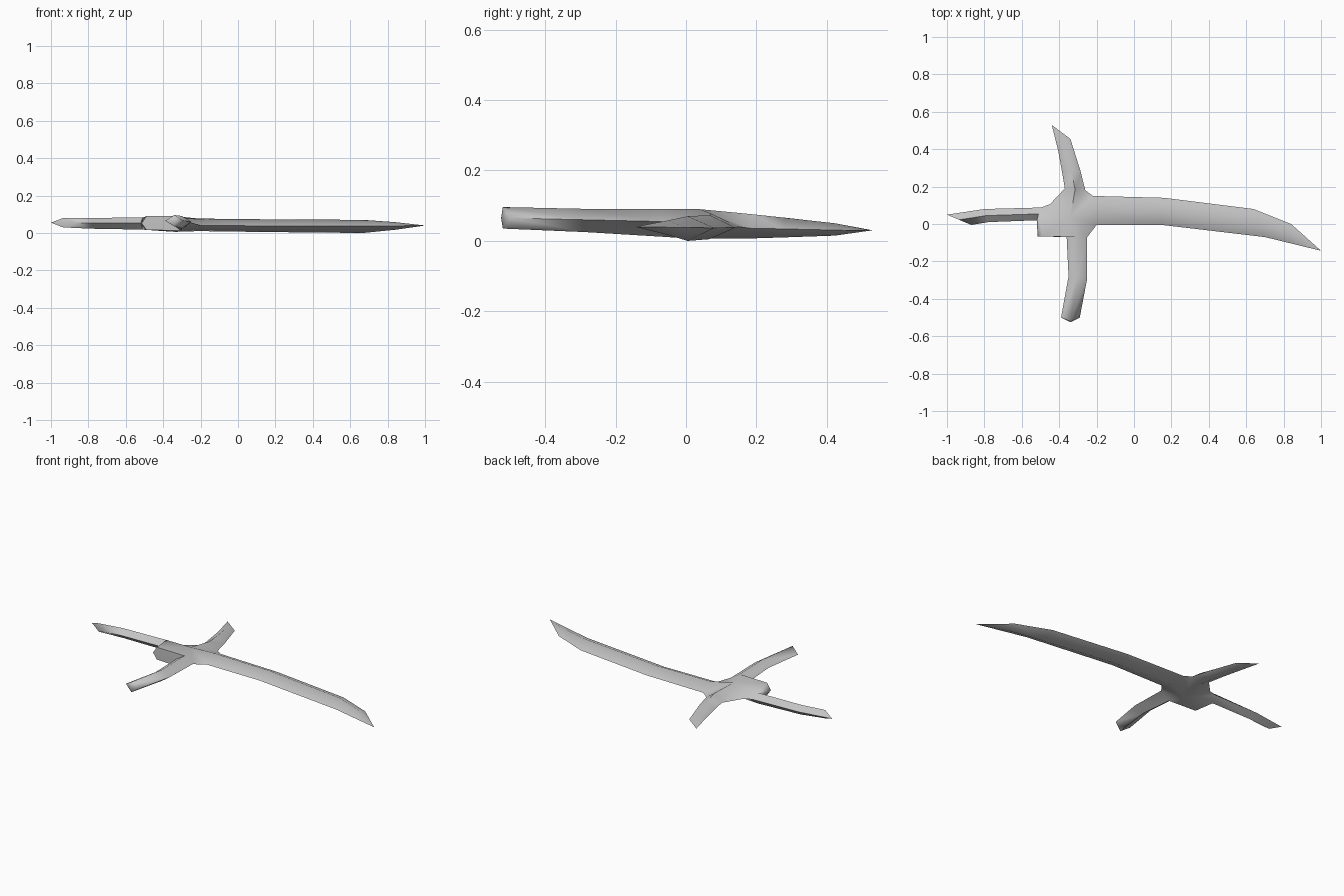
import bpy
import bmesh
import math
from mathutils import Vector

if "Cube" in bpy.data.objects:
    bpy.data.objects.remove(bpy.data.objects["Cube"], do_unlink=True)

# One plain grey for the whole piece
grey = bpy.data.materials.new("plain grey")
grey.use_nodes = True
colour = (0.55, 0.55, 0.55, 1)
grey.diffuse_color = colour
grey.node_tree.nodes["Principled BSDF"].inputs["Base Color"].default_value = colour

bm = bmesh.new()


def ring(left, right, heights, ridge=None):
    """Diamond section: left edge, top ridge, right edge, bottom ridge."""
    low, mid, high = heights
    if ridge is None:
        ridge = (Vector(left) + Vector(right)) / 2
    places = ((left, mid), (ridge, high), (right, mid), (ridge, low))
    return [bm.verts.new((p[0], p[1], z)) for p, z in places]


def arm(stations, tip=None, bulge=None):
    """Loft diamond sections outward; end in a point or a flat cap."""
    rings = [ring(*s) for s in stations]
    for inner, outer in zip(rings, rings[1:]):
        for i in range(4):
            j = (i + 1) % 4
            bm.faces.new((inner[i], inner[j], outer[j], outer[i]))
    end = tip or bulge
    if end:
        point = bm.verts.new(end)
        for i in range(4):
            bm.faces.new((rings[-1][i], rings[-1][(i + 1) % 4], point))
    else:
        bm.faces.new(rings[-1])
    return rings[0]


# Long curved blade
blade = arm([
    ((-0.22, 0.15), (-0.2, -0.005), (0.01, 0.04, 0.077)),
    ((0.16, 0.14), (0.15, -0.005), (0.005, 0.038, 0.073)),
    ((0.64, 0.08), (0.7, -0.07), (0, 0.037, 0.07)),
    ((0.84, 0), (0.84, -0.104), (0.017, 0.038, 0.058)),
], tip=(1, -0.143, 0.04))

# Short pointed fin at the back
fin = arm([
    ((-0.37, 0.19), (-0.26, 0.18), (0.007, 0.036, 0.076)),
    ((-0.385, 0.28), (-0.285, 0.28), (0.01, 0.034, 0.066)),
    ((-0.405, 0.39), (-0.34, 0.455), (0.015, 0.03, 0.05)),
], tip=(-0.44, 0.53, 0.03))

# Side arm with a slanted end
side_arm = arm([
    ((-0.52, 0.02), (-0.5, 0.088), (0.018, 0.052, 0.082)),
    ((-0.78, 0.01), (-0.8, 0.08), (0.023, 0.054, 0.081)),
    ((-0.87, -0.005), (-1, 0.05), (0.03, 0.055, 0.08)),
])

# Grip at the front with a slightly pointed end
grip = arm([
    ((-0.25, -0.07), (-0.36, -0.07), (0.012, 0.055, 0.09)),
    ((-0.25, -0.29), (-0.35, -0.28), (0.025, 0.06, 0.091)),
    ((-0.29, -0.5), (-0.39, -0.5), (0.035, 0.065, 0.096), (-0.34, -0.52)),
], bulge=(-0.34, -0.525, 0.065))

# Hub skin joining the four arms
LEFT, TOP, RIGHT, BOTTOM = range(4)
crown = bm.verts.new((-0.34, 0.04, 0.09))
belly = bm.verts.new((-0.34, 0.02, 0.006))
shoulder = bm.verts.new((-0.45, 0.105, 0.048))
corners = [(grip, blade, []), (blade, fin, []), (fin, side_arm, [shoulder])]
for first, second, between in corners:
    rim = [first[LEFT], *between, second[RIGHT]]
    for ridge, centre in ((TOP, crown), (BOTTOM, belly)):
        chain = [first[ridge], *rim, second[ridge]]
        for a, b in zip(chain, chain[1:]):
            bm.faces.new((centre, a, b))

# Square corner of the hub between the side arm and the grip
block_top, block_mid, block_low = [
    bm.verts.new(p) for p in
    ((-0.49, -0.066, 0.09), (-0.515, -0.066, 0.052), (-0.49, -0.066, 0.017))]
for ridge, centre, block in ((TOP, crown, block_top), (BOTTOM, belly, block_low)):
    bm.faces.new((centre, side_arm[ridge], block))
    bm.faces.new((centre, block, grip[ridge]))
    for edge in (side_arm[LEFT], grip[RIGHT]):
        ridge_vert = side_arm[ridge] if edge is side_arm[LEFT] else grip[ridge]
        bm.faces.new((ridge_vert, edge, block_mid))
        bm.faces.new((ridge_vert, block_mid, block))

bmesh.ops.recalc_face_normals(bm, faces=bm.faces)
mesh = bpy.data.meshes.new("four_armed_blade")
bm.to_mesh(mesh)
bm.free()
mesh.materials.append(grey)
body = bpy.data.objects.new("four_armed_blade", mesh)
bpy.context.collection.objects.link(body)

# Smooth ridges, crisp cutting edges
bpy.ops.object.select_all(action="DESELECT")
body.select_set(True)
bpy.context.view_layer.objects.active = body
bpy.ops.object.shade_smooth_by_angle(angle=math.radians(66))
